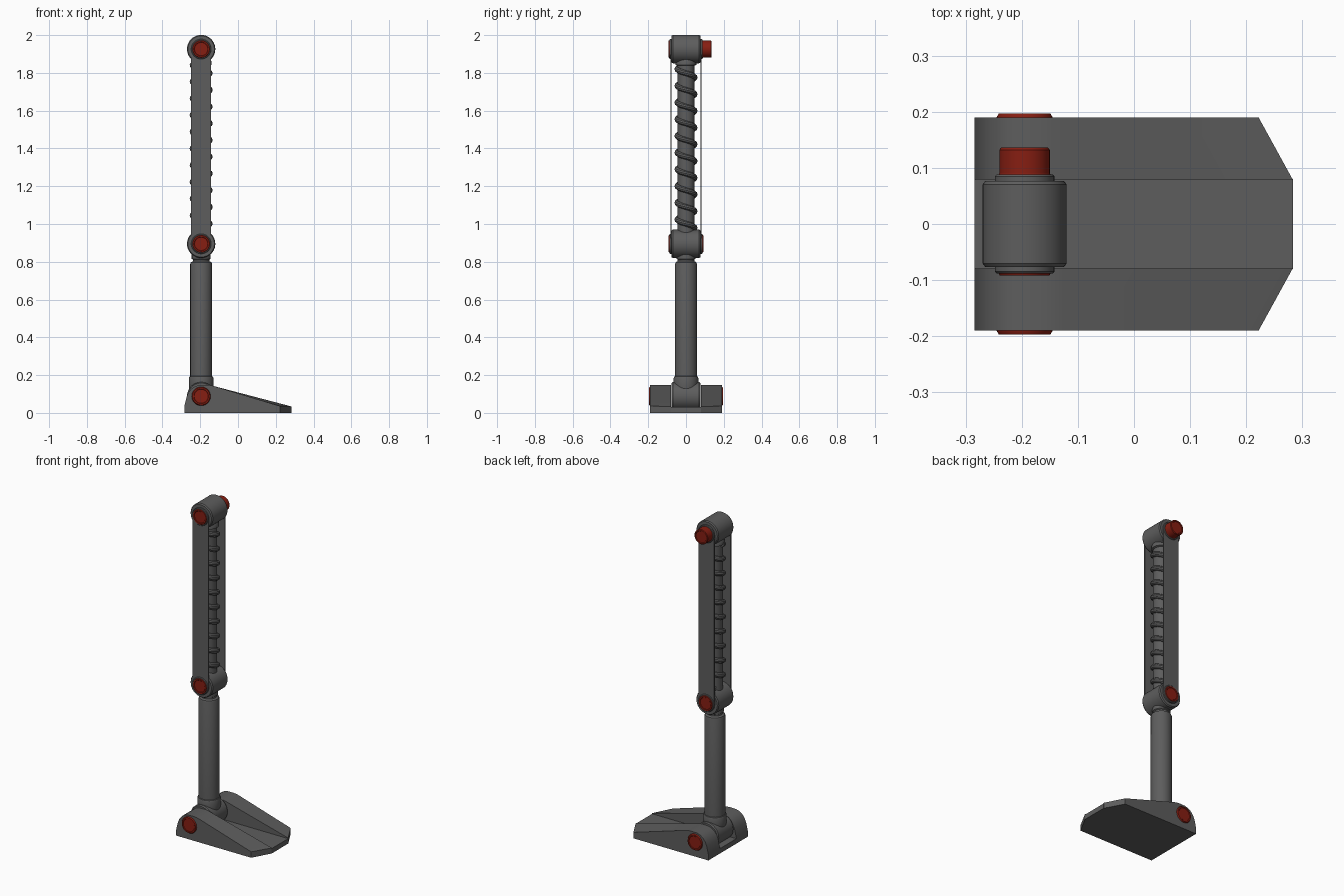
import bpy, bmesh, math
from mathutils import Matrix, Vector

if "Cube" in bpy.data.objects:
    bpy.data.objects.remove(bpy.data.objects["Cube"])

AX = -0.195                               # x of the leg's centre line
HIP, KNEE, ANKLE = 1.926, 0.895, 0.088    # joint heights


def material(name, rgb):
    m = bpy.data.materials.new(name)
    m.diffuse_color = (*rgb, 1)
    m.use_nodes = True
    m.node_tree.nodes["Principled BSDF"].inputs["Base Color"].default_value = m.diffuse_color
    return m


GREY = material("dark_grey", (0.11, 0.11, 0.11))
RED = material("dark_red", (0.24, 0.013, 0.006))


def finish(name, bm, mat, smooth=True):
    bmesh.ops.recalc_face_normals(bm, faces=bm.faces)
    me = bpy.data.meshes.new(name)
    bm.to_mesh(me)
    bm.free()
    ob = bpy.data.objects.new(name, me)
    bpy.context.collection.objects.link(ob)
    me.materials.append(mat)
    if smooth:
        bpy.ops.object.select_all(action='DESELECT')
        ob.select_set(True)
        bpy.context.view_layer.objects.active = ob
        bpy.ops.object.shade_smooth_by_angle(angle=math.radians(32))
    return ob


def lathe(name, profile, loc, axis='Z', mat=GREY, n=40):
    """Turn (radius, height) points around an axis and cap both ends."""
    bm = bmesh.new()
    rings = [[bm.verts.new((r * math.cos(2 * math.pi * i / n),
                            r * math.sin(2 * math.pi * i / n), h))
              for i in range(n)] for r, h in profile]
    for a, b in zip(rings, rings[1:]):
        for i in range(n):
            j = (i + 1) % n
            bm.faces.new((a[i], a[j], b[j], b[i]))
    bm.faces.new(rings[0])
    bm.faces.new(rings[-1])
    turn = {'Z': 0, 'Y': -90, '-Y': 90}[axis]
    m = Matrix.Translation(loc) @ Matrix.Rotation(math.radians(turn), 4, 'X')
    bmesh.ops.transform(bm, matrix=m, verts=bm.verts)
    return finish(name, bm, mat)


def loft(name, a, b, smooth=True):
    """Solid between two matching outlines."""
    bm = bmesh.new()
    va, vb = [[bm.verts.new(p) for p in o] for o in (a, b)]
    bm.faces.new(va)
    bm.faces.new(vb)
    for i in range(len(va)):
        j = (i + 1) % len(va)
        bm.faces.new((va[i], va[j], vb[j], vb[i]))
    return finish(name, bm, GREY, smooth)


def hub(name, z):
    lathe(name, [(.066, -.077), (.07, -.077), (.075, -.07),
                 (.075, .07), (.07, .077), (.066, .077)], (AX, 0, z), 'Y')


def cap(name, z, y, side, r=.046):
    # red pin end with a raised rim
    lathe(name, [(r + .004, -.02), (r + .004, 0), (r, .007), (r - .007, .007),
                 (r - .009, .005), (.005, .005)],
          (AX, side * y, z), 'Y' if side > 0 else '-Y', RED)


# joint hubs
for nm, z in (("hip", HIP), ("knee", KNEE), ("ankle", ANKLE)):
    hub(nm + "_hub", z)

# thin side plates with round bosses and red pins
for side, sn in ((-1, "front"), (1, "back")):
    outline = []
    for z0, a0 in ((HIP, 0), (KNEE, math.pi)):
        for i in range(17):
            a = a0 + math.pi * i / 16
            outline.append((AX + .053 * math.cos(a), z0 + .053 * math.sin(a)))
    loft(sn + "_side_plate", [(x, side * .076, z) for x, z in outline],
         [(x, side * .083, z) for x, z in outline])
    for nm, z in (("hip", HIP), ("knee", KNEE)):
        lathe(f"{sn}_{nm}_boss", [(.053, 0), (.053, .01), (.05, .013)],
              (AX, side * .075, z), 'Y' if side > 0 else '-Y')
        cap(f"{sn}_{nm}_pin", z, .085, side, .044)

# long pin at the hip
lathe("hip_long_pin", [(.045, 0), (.045, .044), (.042, .048), (.036, .048),
                       (.034, .045), (.005, .045)], (AX, .088, HIP), 'Y', RED)

# upper rod with collars
lathe("upper_rod", [(.045, .92), (.045, 1.838), (.055, 1.842),
                    (.055, 1.858), (.05, 1.87)], (AX, 0, 0))

# spring coil wound round the rod
pitch, top, bottom = .0885, 1.838, .965
bm = bmesh.new()
steps = int((top - bottom) / pitch * 28)
prev = first = None
for s in range(steps + 1):
    t = -math.pi + 2 * math.pi * s / 28
    out = Vector((math.cos(t), math.sin(t), 0))
    tangent = Vector((-.046 * math.sin(t), .046 * math.cos(t),
                      -pitch / (2 * math.pi))).normalized()
    up = tangent.cross(out)
    c = Vector((AX, 0, 1.798 - pitch * t / (2 * math.pi))) + out * .046
    ring = [bm.verts.new(c + .015 * (out * math.cos(k * math.pi / 5)
                                     + up * math.sin(k * math.pi / 5)))
            for k in range(10)]
    if prev:
        for k in range(10):
            j = (k + 1) % 10
            bm.faces.new((prev[k], prev[j], ring[j], ring[k]))
    else:
        first = ring
    prev = ring
bm.faces.new(first)
bm.faces.new(prev)
finish("spring", bm, GREY)

# shin tube with neck and ankle collar
lathe("shin", [(.06, .10), (.065, .14), (.065, .185), (.062, .192), (.058, .194),
               (.058, .788), (.055, .797), (.048, .801), (.044, .803),
               (.044, .812), (.05, .816), (.05, .85)], (AX, 0, 0))

# foot sole
sole = [(-.284, 0), (-.284, .03), (.283, .03), (.283, 0)]
loft("foot_sole", [(x, -.08, z) for x, z in sole],
     [(x, .08, z) for x, z in sole], False)

# foot cheeks, tapered towards the toe
back = [(-.284, 0), (-.284, .035), (-.272, .085), (-.262, .108), (-.247, .127),
        (-.228, .14), (-.205, .147), (-.165, .148), (-.145, .146), (-.125, .141)]
for side, sn in ((-1, "front"), (1, "back")):
    loft(sn + "_foot_cheek",
         [(x, side * .079, z) for x, z in back + [(.283, .034), (.283, 0)]],
         [(x, side * .19, z) for x, z in back + [(.222, .036), (.222, 0)]])
    cap(sn + "_ankle_pin", ANKLE, .19, side)
